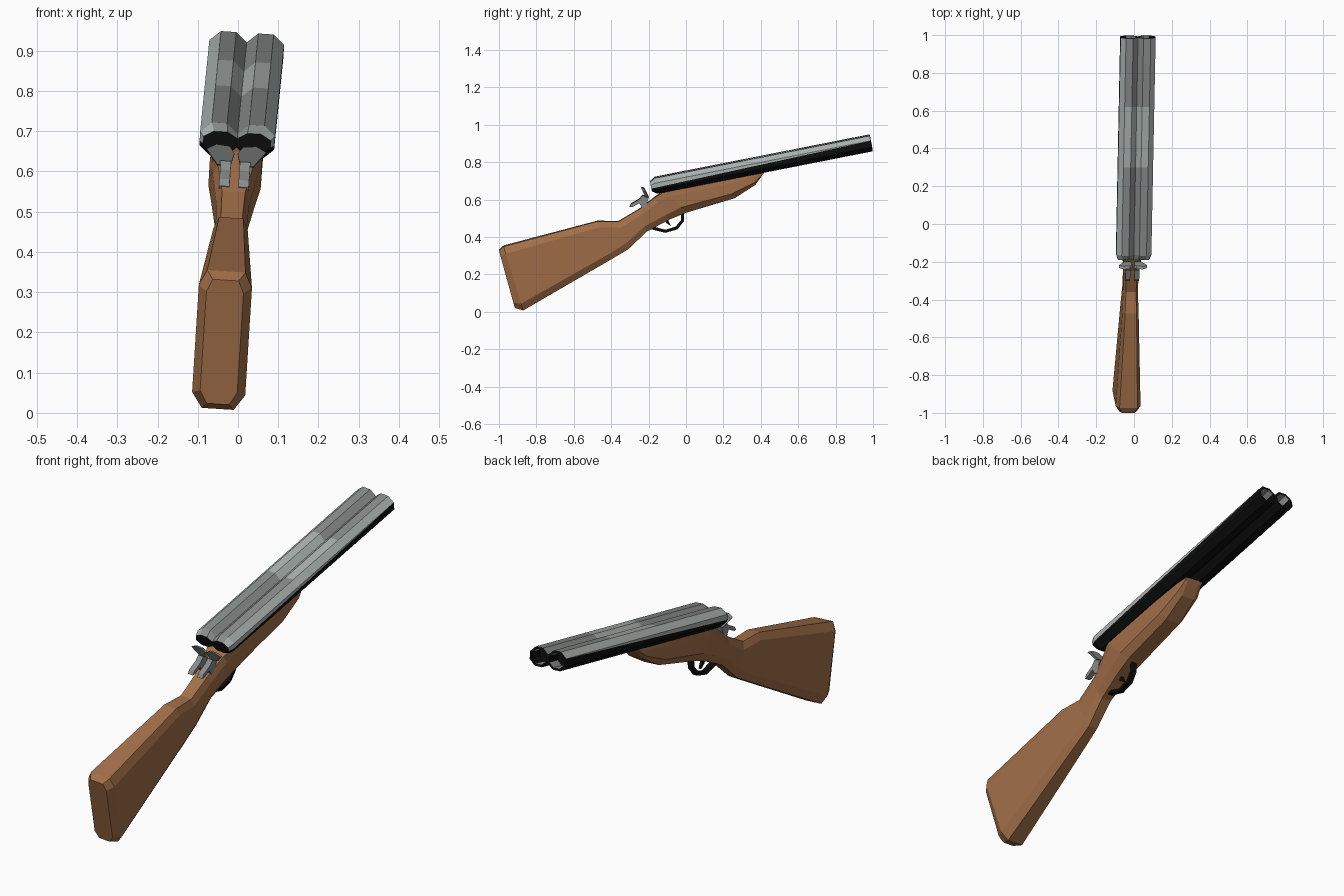
import bpy, bmesh, math
from mathutils import Vector

if "Cube" in bpy.data.objects:
    bpy.data.objects.remove(bpy.data.objects["Cube"])


def material(name, rgb):
    m = bpy.data.materials.new(name)
    m.diffuse_color = (*rgb, 1)
    m.use_nodes = True
    m.node_tree.nodes["Principled BSDF"].inputs["Base Color"].default_value = m.diffuse_color
    return m


WOOD = material("warm_wood", (0.36, 0.158, 0.066))
BLACK = material("black_steel", (0.004, 0.004, 0.004))
GREY = material("grey_steel", (0.25, 0.265, 0.26))
PALE = material("pale_steel", (0.41, 0.45, 0.43))


def finish(bm, name, mats):
    """Recalculate normals, apply the slight lean of the whole gun, make the object."""
    bmesh.ops.recalc_face_normals(bm, faces=bm.faces)
    for v in bm.verts:
        x, y, z = v.co
        v.co = (x - 0.045 + 0.007 * y + 0.065 * z, y, z - 0.065 * x)
    me = bpy.data.meshes.new(name)
    bm.to_mesh(me)
    bm.free()
    for m in mats:
        me.materials.append(m)
    ob = bpy.data.objects.new(name, me)
    bpy.context.collection.objects.link(ob)
    return ob


def loft(bm, rings):
    """Skin matching rings of points; returns the rings of vertices."""
    vs = [[bm.verts.new(p) for p in r] for r in rings]
    n = len(vs[0])
    for a, b in zip(vs, vs[1:]):
        for i in range(n):
            j = (i + 1) % n
            bm.faces.new((a[i], a[j], b[j], b[i]))
    return vs


def prism(name, ring_a, ring_b, mat):
    bm = bmesh.new()
    a, b = loft(bm, [ring_a, ring_b])
    bm.faces.new(a)
    bm.faces.new(b)
    return finish(bm, name, [mat])


def side_prism(name, outline, x0, x1, mat):
    return prism(name, [(x0, y, z) for y, z in outline],
                 [(x1, y, z) for y, z in outline], mat)


# Wooden stock: top y, z, bottom y, z, half width, top flat, bottom flat, chamfer depth
STATIONS = [
    (-1.0, 0.33, -0.915, 0.022, 0.046, 0.7, 0.6, 0.10),
    (-0.975, 0.352, -0.87, 0.01, 0.066, 0.72, 0.6, 0.11),
    (-0.475, 0.485, -0.40, 0.282, 0.043, 0.7, 0.6, 0.15),
    (-0.36, 0.485, -0.31, 0.335, 0.038, 0.7, 0.6, 0.22),
    (-0.25, 0.55, -0.21, 0.43, 0.041, 0.7, 0.6, 0.25),
    (-0.165, 0.615, -0.09, 0.495, 0.055, 0.8, 0.6, 0.22),
    (-0.11, 0.65, 0.0, 0.532, 0.065, 0.95, 0.6, 0.25),
    (0.2, 0.71, 0.26, 0.61, 0.064, 0.95, 0.6, 0.25),
    (0.36, 0.74, 0.37, 0.68, 0.056, 0.95, 0.6, 0.25),
    (0.42, 0.75, 0.41, 0.735, 0.045, 0.95, 0.7, 0.25),
]


def stock_ring(yt, zt, yb, zb, w, ct, cb, f):
    top, bot = Vector((0, yt, zt)), Vector((0, yb, zb))
    right = [(0, w * ct), (f, w), (1 - f, w), (1, w * cb)]
    pts = right + [(t, -x) for t, x in reversed(right)]
    return [top.lerp(bot, t) + Vector((x, 0, 0)) for t, x in pts]


bm = bmesh.new()
rings = loft(bm, [stock_ring(*s) for s in STATIONS])
bm.faces.new(rings[0])
bm.faces.new(rings[-1])
finish(bm, "stock", [WOOD])

# Double barrel: two joined octagons swept along a rising axis
D, R, S, K = 0.0465, 0.042, 0.0175, 0.019
half = [(D - K, R), (D + K, R), (2 * D, S), (2 * D, -S), (D + K, -R), (D - K, -R)]
section = [(0, S)] + half + [(0, -S)] + [(-x, h) for x, h in reversed(half)]
SLOPE = 0.197
UP = Vector((0, -SLOPE, 1)).normalized()


def barrel_ring(y, sx=1, sz=1):
    c = Vector((0, y, 0.675 + SLOPE * (y + 0.17)))
    return [c + Vector((x * sx, 0, 0)) + UP * (h * sz) for x, h in section]


bm = bmesh.new()
rings = loft(bm, [barrel_ring(-0.187, 0.9, 0.6), barrel_ring(-0.16), barrel_ring(0.99)])
muzzles = []
for ring in (rings[0], rings[-1]):
    muzzles = [bm.faces.new(ring[:8]), bm.faces.new(ring[7:] + ring[:1])]
bmesh.ops.recalc_face_normals(bm, faces=bm.faces)
# Bores sunk into the muzzle
bmesh.ops.inset_individual(bm, faces=muzzles, thickness=0.01)
bmesh.ops.inset_individual(bm, faces=muzzles, thickness=0.0005, depth=-0.06)
# Cut the colour borders
cuts = [((0, 0, 0.705), (0, -0.218, 1)), ((0, 0.3, 0), (0, 1, 0)), ((0, 0.62, 0), (0, 1, 0))]
for co, no in cuts:
    bmesh.ops.bisect_plane(bm, geom=bm.verts[:] + bm.edges[:] + bm.faces[:],
                           plane_co=co, plane_no=Vector(no).normalized())
bm.normal_update()
for f in bm.faces:
    c, n = f.calc_center_median(), f.normal
    above = c.z > 0.705 + 0.218 * c.y
    inner = n.z > 0.3 and abs(c.x) < 0.07
    if abs(n.y) > 0.85 or c.y > 0.995 or not (above or inner):
        f.material_index = 0
    elif (abs(c.x) > 0.07 and n.z < 0.85) or 0.3 < c.y < 0.62:
        f.material_index = 2
    else:
        f.material_index = 1
finish(bm, "double_barrel", [BLACK, GREY, PALE])

# Hammers: a spur reaching back and a wide striking head on each side
SPUR = [(-0.302, 0.562), (-0.292, 0.58), (-0.25, 0.603), (-0.232, 0.625),
        (-0.2, 0.61), (-0.215, 0.56), (-0.232, 0.555), (-0.25, 0.582), (-0.288, 0.562)]
HEAD = [(0.004, 0.645), (0.017, 0.662), (0.05, 0.665), (0.074, 0.652),
        (0.045, 0.615), (0.012, 0.615)]
for sign, side in ((-1, "left"), (1, "right")):
    side_prism("hammer_spur_" + side, SPUR, sign * 0.011, sign * 0.037, GREY)
    slanted = [(sign * x, -0.24 + (0.665 - z) * 0.5, z) for x, z in HEAD]
    prism("hammer_head_" + side, slanted,
          [(x, y + 0.016, z - 0.003) for x, y, z in slanted], GREY)

# Trigger guard: a bent strap; and the trigger inside it
OUTER = [(-0.2, 0.465), (-0.185, 0.442), (-0.11, 0.423), (-0.045, 0.442),
         (-0.012, 0.485), (-0.012, 0.54)]
INNER = [(-0.19, 0.475), (-0.175, 0.455), (-0.11, 0.438), (-0.055, 0.455),
         (-0.027, 0.49), (-0.027, 0.54)]
side_prism("trigger_guard", OUTER + INNER[::-1], -0.012, 0.012, BLACK)
side_prism("trigger", [(-0.125, 0.51), (-0.105, 0.475), (-0.08, 0.458),
                       (-0.092, 0.482), (-0.1, 0.515)], -0.007, 0.007, BLACK)
